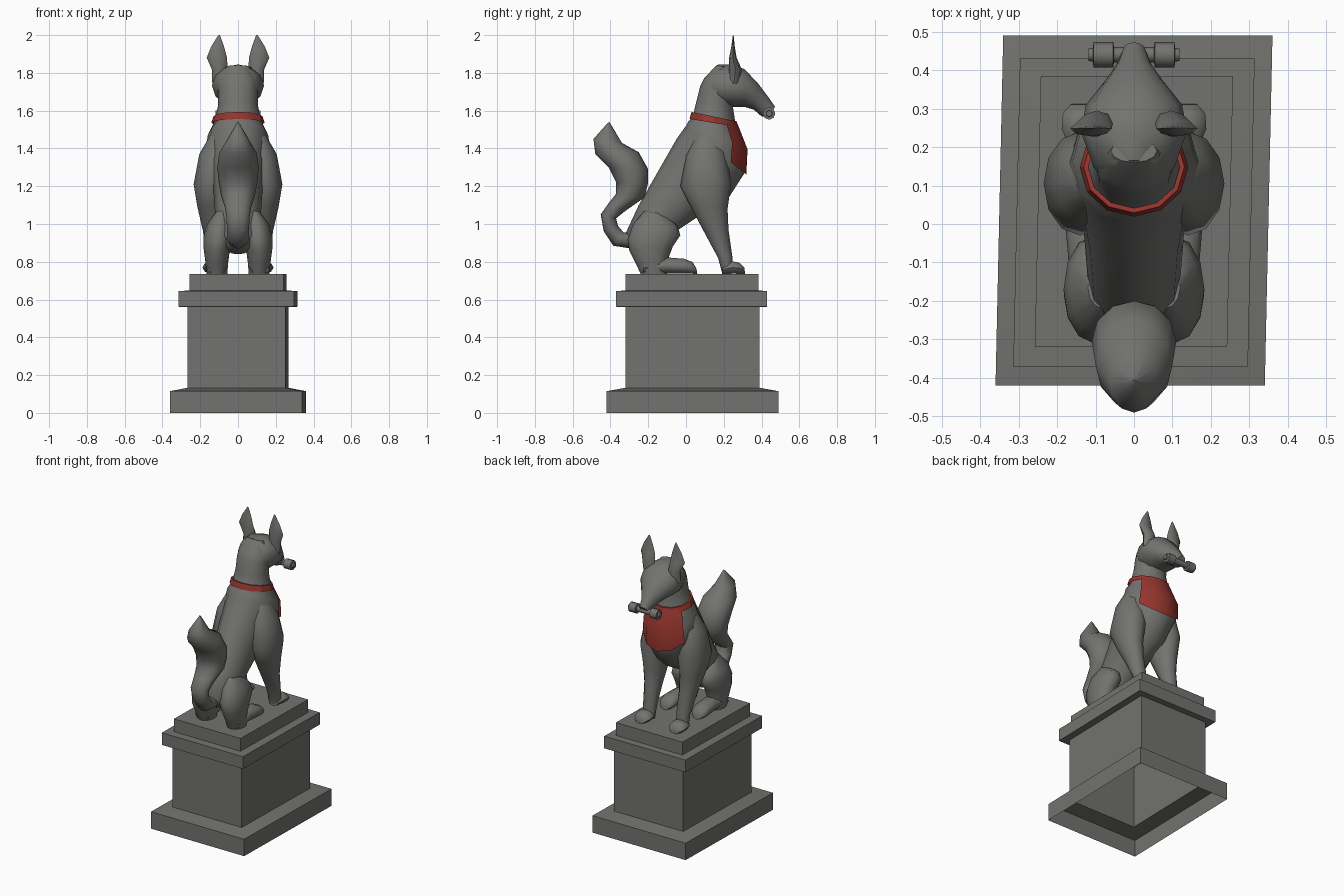
import bpy, bmesh, math
from mathutils import Vector


def material(name, color):
    m = bpy.data.materials.new(name)
    m.diffuse_color = (*color, 1)
    return m


STONE = material("grey stone", (0.17, 0.17, 0.16))
RED = material("red cloth", (0.30, 0.035, 0.027))


def skin(name, rings, mat, closed=True, caps=(True, True), angle=50, mirror=False):
    """Join rings of points into one smooth skin."""
    bm = bmesh.new()
    vs = [[bm.verts.new(p) for p in r] for r in rings]
    n = len(vs[0])
    for a, b in zip(vs, vs[1:]):
        for i in range(n if closed else n - 1):
            j = (i + 1) % n
            bm.faces.new((a[i], a[j], b[j], b[i]))
    if caps[0]:
        bm.faces.new(vs[0])
    if caps[1]:
        bm.faces.new(vs[-1])
    bmesh.ops.recalc_face_normals(bm, faces=bm.faces)
    me = bpy.data.meshes.new(name)
    bm.to_mesh(me)
    bm.free()
    ob = bpy.data.objects.new(name, me)
    bpy.context.collection.objects.link(ob)
    me.materials.append(mat)
    bpy.context.view_layer.objects.active = ob
    ob.select_set(True)
    bpy.ops.object.shade_smooth_by_angle(angle=math.radians(angle))
    ob.select_set(False)
    if mirror:
        ob.modifiers.new("mirror", 'MIRROR')
    return ob


def oval(by, bz, fy, fz, w, xc=0, n=12, grow=0, start=0, stop=None):
    """Oval through a back and a front profile point, w = half width."""
    mid = Vector((xc, (by + fy) / 2, (bz + fz) / 2))
    half = Vector((0, (fy - by) / 2, (fz - bz) / 2))
    half *= 1 + grow / half.length
    pts = []
    for i in range(start, n if stop is None else stop):
        a = 2 * math.pi * i / n
        pts.append(mid + half * math.sin(a) + Vector(((w + grow) * math.cos(a), 0, 0)))
    return pts


def limb(name, rows, mirror=True, n=12):
    return skin(name, [oval(*r, n=n) for r in rows], STONE, mirror=mirror)


# Pedestal: stacked, slightly sheared rectangles, open underneath
steps = [(.35, -.42, .49, 0), (.35, -.42, .49, .115), (.26, -.32, .39, .133), (.26, -.32, .39, .56),
         (.305, -.37, .43, .562), (.305, -.37, .43, .645), (.25, -.32, .385, .648), (.25, -.32, .385, .735)]
rects = [[(sx * hx + .022 * (y - .035), y, z) for sx, y in ((-1, y0), (1, y0), (1, y1), (-1, y1))]
         for hx, y0, y1, z in steps]
skin("pedestal", rects, STONE, caps=(False, True), angle=30)

# Torso and neck
torso = [(-.30, .89, -.20, .84, .06), (-.32, .95, -.10, .86, .11), (-.25, 1.10, -.04, .97, .12),
         (-.13, 1.31, .08, 1.05, .13), (-.05, 1.45, .22, 1.13, .15), (0, 1.52, .31, 1.27, .17),
         (.01, 1.54, .315, 1.40, .16), (.035, 1.565, .262, 1.53, .122),
         (.055, 1.65, .25, 1.61, .105), (.075, 1.73, .25, 1.68, .105), (.095, 1.77, .24, 1.74, .10),
         (.16, 1.84, .22, 1.83, .06)]
limb("torso", torso, mirror=False)

# Head, lofted from the back of the skull to the nose
limb("head", [(.11, 1.68, .12, 1.77, .08), (.13, 1.63, .165, 1.843, .105), (.24, 1.62, .24, 1.845, .138),
              (.31, 1.62, .31, 1.82, .125), (.36, 1.605, .385, 1.74, .075),
              (.40, 1.57, .43, 1.68, .045), (.43, 1.565, .472, 1.62, .03)], mirror=False)

# Ears
limb("ear", [(.225, 1.74, .28, 1.74, .038, .098), (.228, 1.82, .295, 1.82, .042, .097),
             (.228, 1.88, .268, 1.88, .054, .112), (.24, 1.94, .258, 1.94, .034, .108),
             (.248, 2.0, .252, 2.0, .004, .1)], n=8)

# Front legs with shoulders, and paws
limb("front_leg", [(.05, 1.47, .16, 1.46, .05, .10), (0, 1.36, .21, 1.38, .085, .12),
                   (-.03, 1.2, .24, 1.22, .095, .14), (.02, 1.10, .22, 1.08, .077, .138),
                   (.10, .95, .225, .97, .055, .13), (.17, .82, .245, .83, .045, .125),
                   (.19, .745, .25, .75, .042, .125)])
limb("front_paw", [(.19, .735, .195, .78, .035, .13), (.25, .735, .245, .805, .058, .13),
                   (.29, .735, .285, .795, .055, .13), (.312, .735, .31, .77, .035, .13)], n=10)

# Hind legs and feet
limb("hind_leg", [(-.22, 1.07, -.11, 1.05, .04, .08), (-.28, 1.0, -.045, .99, .07, .098),
                  (-.31, .92, -.03, .94, .078, .105), (-.30, .86, -.07, .88, .07, .112),
                  (-.265, .79, -.10, .80, .06, .112), (-.24, .735, -.1, .735, .055, .112)])
limb("hind_foot", [(-.23, .735, -.22, .79, .05, .115), (-.10, .735, -.10, .825, .055, .115),
                   (.0, .735, -.01, .818, .058, .12), (.04, .735, .035, .80, .052, .12),
                   (.06, .735, .055, .765, .03, .12)], n=10)

# Tail: narrow curl at the root, swelling to a brush
limb("tail", [(-.29, .87, -.28, .96, .05), (-.385, .885, -.33, .955, .06), (-.435, .96, -.36, .99, .058),
              (-.452, 1.05, -.37, 1.03, .062), (-.41, 1.11, -.32, 1.07, .07), (-.37, 1.16, -.22, 1.14, .09),
              (-.37, 1.22, -.2, 1.22, .102), (-.41, 1.3, -.2, 1.29, .11), (-.48, 1.37, -.25, 1.38, .1),
              (-.49, 1.45, -.34, 1.43, .062), (-.415, 1.535, -.405, 1.54, .005)], mirror=False)

# Collar band around the neck
band = [(.025, 1.555, .27, 1.515, .135), (.035, 1.592, .262, 1.545, .125)]
skin("collar", [oval(*r, grow=g) for r, g in zip(band + band[::-1], (.006, .006, -.006, -.006))],
     RED, caps=(False, False), angle=30)

# Bib wrapped over the chest, following the torso rings
skin("bib", [oval(*r, grow=.012, start=1, stop=6) for r in torso[5:8]],
     RED, closed=False, caps=(False, False))

# Scroll held in the mouth
scroll = [(0, .02), (.052, .02), (.054, .033), (.105, .033), (.107, .018), (.118, .016)]
skin("scroll", [[(x, .44 + r * math.cos(i * math.pi / 4), 1.585 + r * math.sin(i * math.pi / 4))
                 for i in range(8)] for x, r in scroll], STONE, caps=(False, True), angle=50, mirror=True)
